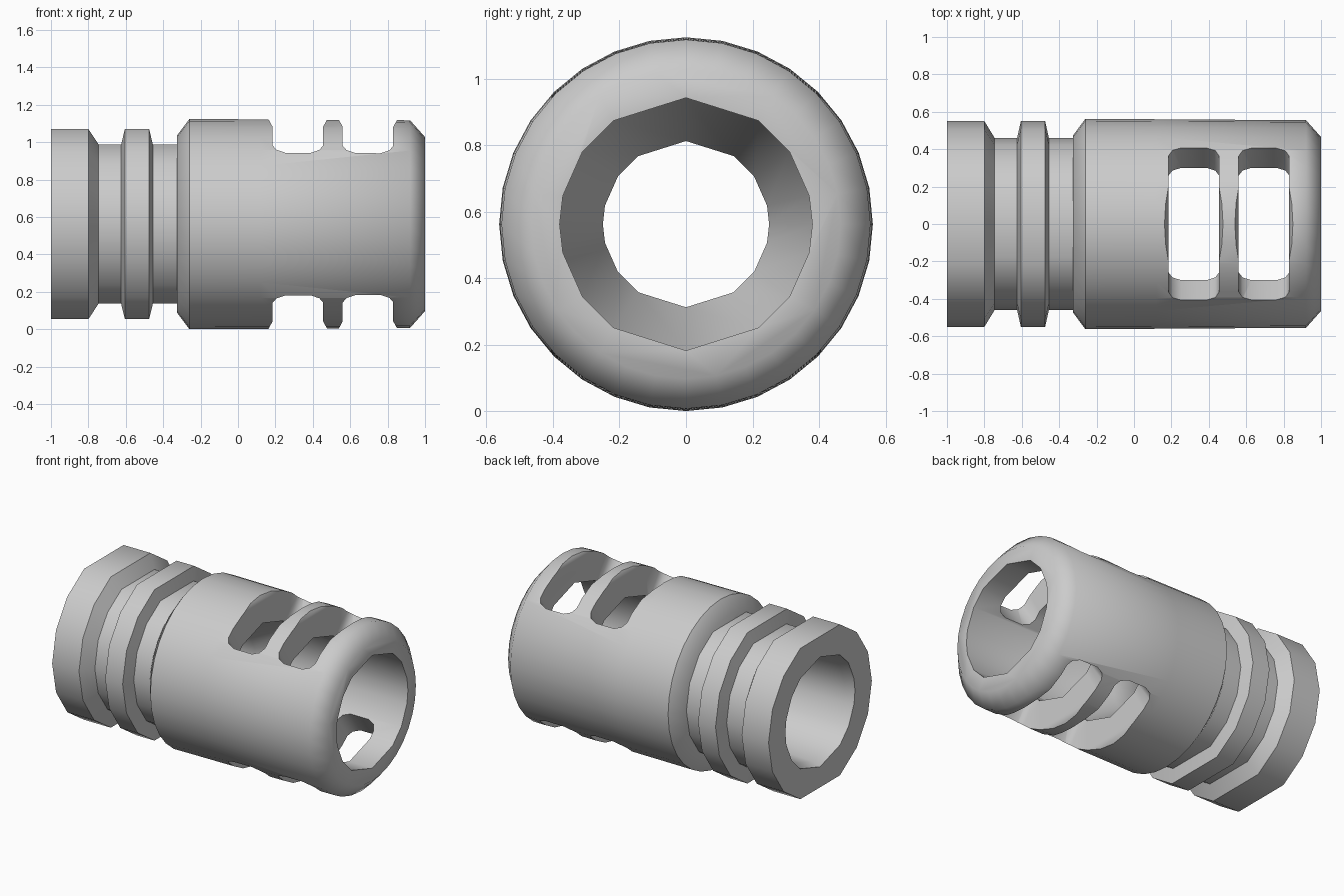
import bpy, bmesh, math

AXIS_Z = 0.562

old = bpy.data.objects.get("Cube")
if old:
    bpy.data.objects.remove(old, do_unlink=True)

# One plain grey metal
metal = bpy.data.materials.new("grey_metal")
metal.use_nodes = True
GREY = (0.6, 0.6, 0.6, 1.0)
metal.diffuse_color = GREY
metal.node_tree.nodes["Principled BSDF"].inputs["Base Color"].default_value = GREY


def loft(name, rings):
    """Solid skinned through a list of equal-length point rings."""
    bm = bmesh.new()
    loops = [[bm.verts.new(p) for p in ring] for ring in rings]
    n = len(loops[0])
    for a, b in zip(loops, loops[1:]):
        for i in range(n):
            j = (i + 1) % n
            bm.faces.new((a[i], a[j], b[j], b[i]))
    bm.faces.new(loops[0])
    bm.faces.new(loops[-1])
    bmesh.ops.recalc_face_normals(bm, faces=bm.faces)
    mesh = bpy.data.meshes.new(name)
    bm.to_mesh(mesh)
    bm.free()
    mesh.materials.append(metal)
    obj = bpy.data.objects.new(name, mesh)
    bpy.context.collection.objects.link(obj)
    return obj


def lathe(name, profile, angles):
    """Turned solid along x from (x, radius) pairs and a list of angles."""
    return loft(name, [[(x, r * math.cos(math.radians(a)),
                         AXIS_Z + r * math.sin(math.radians(a))) for a in angles]
                       for x, r in profile])


def mirrored(quarter):
    """Spread angles of one quadrant round the whole circle."""
    full = {s % 360 for a in quarter for s in (a, 180 - a, 180 + a, -a)}
    return sorted(full)


def slot_cutter(x, side):
    """Flared rounded-rectangle plug cutting a port in the top or bottom."""
    rings = []
    for height, half_x in ((0.15, 0.135), (0.52, 0.135), (0.62, 0.19)):
        half_y = 0.28 + 0.7 * (height - 0.2)
        corner = [(half_x, half_y - 0.07), (half_x * 0.85, half_y - 0.025), (half_x * 0.5, half_y)]
        outline = (corner + [(-u, v) for u, v in reversed(corner)]
                   + [(-u, -v) for u, v in corner]
                   + [(u, -v) for u, v in reversed(corner)])
        rings.append([(x + u, v, AXIS_Z + side * height) for u, v in outline])
    return loft("port_cutter", rings)


def cut(obj, cutters):
    bpy.ops.object.select_all(action="DESELECT")
    bpy.context.view_layer.objects.active = obj
    obj.select_set(True)
    for cutter in cutters:
        mod = obj.modifiers.new("cut", "BOOLEAN")
        mod.operation = "DIFFERENCE"
        mod.solver = "EXACT"
        mod.object = cutter
        bpy.ops.object.modifier_apply(modifier=mod.name)
    bpy.ops.object.shade_smooth_by_angle(angle=math.radians(52))


# Grooved rear collar, flattened at top and bottom
collar = lathe("rear_collar", [
    (-1.0, 0.55), (-0.8, 0.55), (-0.745, 0.46), (-0.625, 0.46),
    (-0.605, 0.55), (-0.475, 0.55), (-0.455, 0.46), (-0.3, 0.46)],
    mirrored([0, 22.5, 45, 67.5]))

# Main sleeve with chamfered ends
sleeve = lathe("front_sleeve", [
    (-0.325, 0.475), (-0.26, 0.562), (-0.1, 0.561), (0.12, 0.56),
    (0.92, 0.555), (1.0, 0.465)],
    [i * 360 / 32 for i in range(32)])

# Bore, narrow in the middle and wide at both ends
bore = lathe("bore_cutter", [
    (-1.1, 0.37), (-0.99, 0.37), (-0.94, 0.35), (-0.4, 0.32), (-0.28, 0.25),
    (-0.05, 0.25), (0.14, 0.38), (1.1, 0.38)],
    mirrored([0, 13, 35, 55, 90]))

# Two ports on top and two underneath
ports = [slot_cutter(x, side) for x in (0.32, 0.695) for side in (1, -1)]

cut(collar, [bore])
cut(sleeve, [bore] + ports)

for helper in [bore] + ports:
    bpy.data.objects.remove(helper, do_unlink=True)
